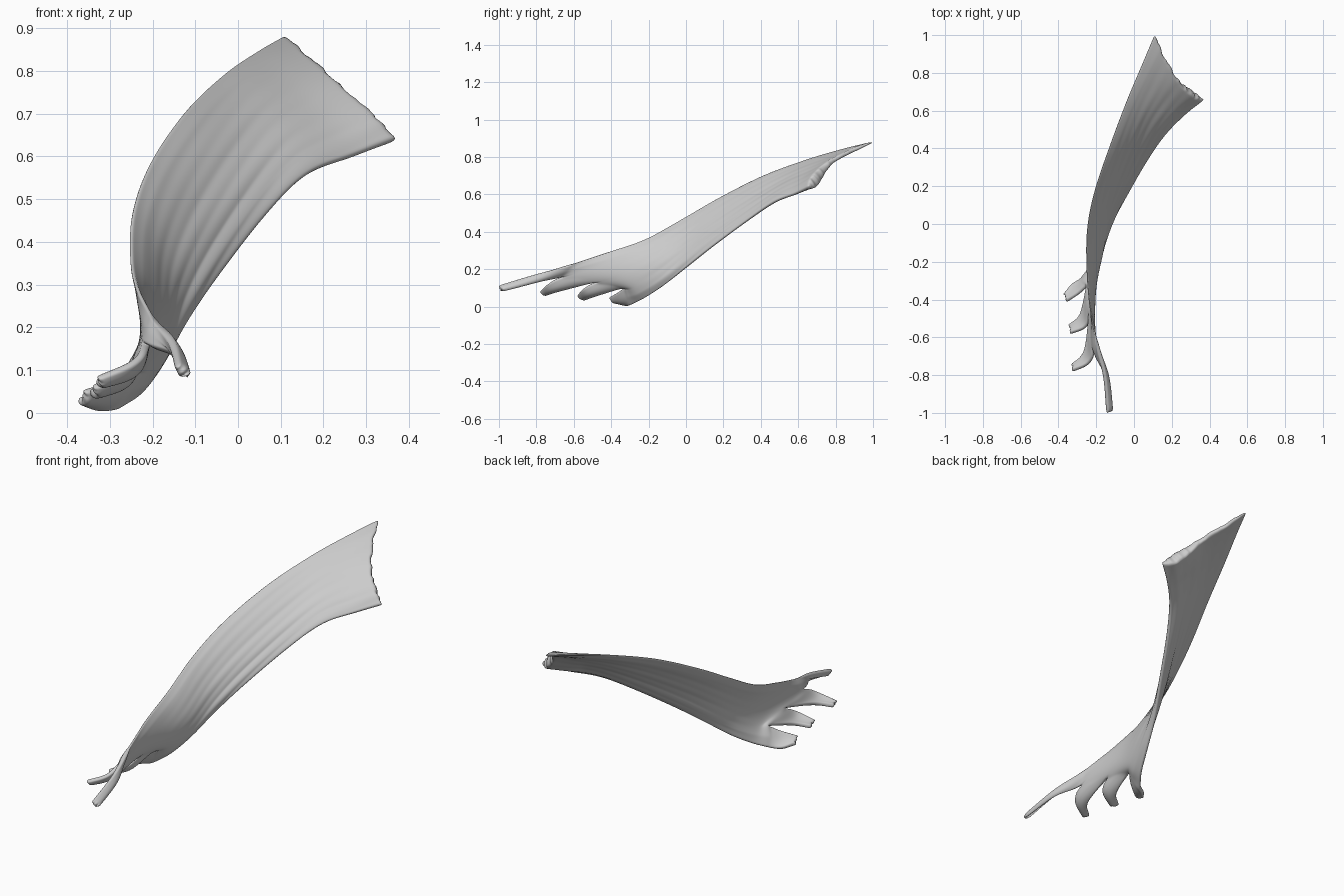
import bpy, bmesh, math, random
from mathutils import Vector as V

if "Cube" in bpy.data.objects:
    bpy.data.objects.remove(bpy.data.objects["Cube"])

random.seed(4)
PER = 10            # columns in each of the four strips
COLS = 4 * PER
SUB = 6             # rows between two stations

# stations: upper edge, lower edge, bulge of the middle
stations = [
    ((0.108, 1.0, 0.880), (0.373, 0.66, 0.643), (-0.005, -0.065, 0.005)),
    ((0.045, 0.85, 0.844), (0.27, 0.58, 0.602), (0, -0.035, 0.006)),
    ((-0.035, 0.66, 0.789), (0.16, 0.47, 0.557), (0.005, -0.01, 0.006)),
    ((-0.125, 0.42, 0.702), (0.06, 0.33, 0.460), (0.011, 0, 0.001)),
    ((-0.206, 0.18, 0.582), (-0.05, 0.14, 0.319), (0.016, 0, 0)),
    ((-0.246, -0.02, 0.467), (-0.125, 0.0, 0.208), (0.02, 0, 0)),
    ((-0.250, -0.22, 0.358), (-0.18, -0.12, 0.113), (0.03, 0, 0)),
    ((-0.235, -0.42, 0.290), (-0.23, -0.22, 0.048), (0.022, 0, 0)),
]
# line through the notches where the fingers begin
roots = [(-0.202, -0.60, 0.230), (-0.215, -0.65, 0.163), (-0.232, -0.47, 0.135),
         (-0.245, -0.32, 0.105), (-0.28, -0.29, 0.012)]
# each finger: upper and lower side at the middle, then at the tip
fingers = [
    [((-0.158, -0.80, 0.172), (-0.152, -0.80, 0.135)),
     ((-0.142, -1.0, 0.110), (-0.122, -0.99, 0.085))],
    [((-0.240, -0.735, 0.122), (-0.265, -0.67, 0.090)),
     ((-0.33, -0.778, 0.082), (-0.335, -0.745, 0.072))],
    [((-0.258, -0.545, 0.098), (-0.286, -0.475, 0.064)),
     ((-0.34, -0.58, 0.060), (-0.35, -0.535, 0.046))],
    [((-0.293, -0.365, 0.075), (-0.33, -0.32, 0.010)),
     ((-0.362, -0.41, 0.050), (-0.374, -0.37, 0.030))],
]


def catmull(a, b, c, d, t):
    return 0.5 * (2 * b + (c - a) * t + (2 * a - 5 * b + 4 * c - d) * t * t
                  + (3 * b - a - 3 * c + d) * t ** 3)


def resample(rows, first=0):
    """Smoothly fill in rows between the given ones, from row 'first' on."""
    out = []
    n = len(rows)
    for i in range(first, n - 1):
        for s in range(SUB):
            t = s / SUB
            row = []
            for j in range(len(rows[0])):
                b, c = rows[i][j], rows[i + 1][j]
                a = rows[i - 1][j] if i else 2 * b - c
                d = rows[i + 2][j] if i + 2 < n else 2 * c - b
                row.append(catmull(a, b, c, d, t))
            out.append(row)
    return out + [rows[-1]]


def corner(v, u):
    """Thickened lower corner of the wide end."""
    return max(0, 1 - 6 * u) * math.sin(math.pi * min(1, max(0, (v - 0.4) / 0.6)) ** 1.5)


# body control rows
rows = []
for up, low, bulge in stations:
    up, low, bulge = V(up), V(low), V(bulge)
    rows.append([up.lerp(low, j / COLS) + bulge * math.sin(math.pi * j / COLS)
                 for j in range(COLS + 1)])
rp = [V(p) for p in roots]
rows.append([rp[min(j // PER, 3)].lerp(rp[min(j // PER, 3) + 1],
             j / PER - min(j // PER, 3)) for j in range(COLS + 1)])
body = resample(rows)

# fibre ridges along the sheet and a ragged wide end
N = len(body)
for i, row in enumerate(body):
    u = i / (N - 1)
    fade = math.sin(math.pi * min(1, 0.15 + u)) if u < 0.85 else 0
    for j in range(1, COLS):
        v = j / COLS
        ridge = math.sin(19 * v + 5 * u) + 0.7 * math.sin(43 * v - 9 * u + 1)
        row[j] += V((0.9, -0.3, 0.3)) * ridge * 0.002 * fade * (0.2 + v)
        row[j] += V((-0.15, 0.5, -0.86)) * 0.016 * corner(v, u)
for j in range(1, COLS):
    body[0][j] = body[0][j].lerp(body[1][j], random.uniform(-0.3, 0.35))

bm = bmesh.new()
weights = bm.verts.layers.deform.verify()


def thick(v, u):
    edge = min(1, 0.4 + 5 * min(v, 1 - v))
    return min(1, edge * (0.22 + 0.18 * v) + 0.4 * corner(v, u))


def new_vert(p, w):
    vert = bm.verts.new(p)
    vert[weights][0] = w
    return vert


def skin(grid):
    for r, s in zip(grid, grid[1:]):
        for j in range(len(r) - 1):
            bm.faces.new((r[j], s[j], s[j + 1], r[j + 1]))


# broad sheet
sheet = [[new_vert(p, thick(j / COLS, i / (N - 1))) for j, p in enumerate(row)]
         for i, row in enumerate(body)]
skin(sheet)

# four fingers continuing the sheet
for k, finger in enumerate(fingers):
    a = k * PER
    ctrl = [rows[-2][a:a + PER + 1], rows[-1][a:a + PER + 1]]
    for up, low in finger:
        ctrl.append([V(up).lerp(V(low), j / PER) +
                     V((0.008, 0, -0.008)) * math.sin(math.pi * j / PER)
                     for j in range(PER + 1)])
    pts = resample(ctrl, 1)[1:]
    pts[-1] = [p + (p - q) * random.uniform(-0.3, 0.3)
               for p, q in zip(pts[-1], pts[-2])]
    grid = [sheet[-1][a:a + PER + 1]]
    for row in pts:
        grid.append([new_vert(p, 0.2 + 0.14 * math.sin(math.pi * j / PER))
                     for j, p in enumerate(row)])
    skin(grid)

bmesh.ops.recalc_face_normals(bm, faces=bm.faces)
mesh = bpy.data.meshes.new("muscle_sheet")
bm.to_mesh(mesh)
bm.free()
obj = bpy.data.objects.new("muscle_sheet", mesh)
bpy.context.collection.objects.link(obj)
obj.vertex_groups.new(name="thickness")

# give the sheet body and soften it
sol = obj.modifiers.new("thickness", 'SOLIDIFY')
sol.thickness = 0.085
sol.offset = 0
sol.vertex_group = "thickness"
sub = obj.modifiers.new("soften", 'SUBSURF')
sub.levels = sub.render_levels = 1
for p in mesh.polygons:
    p.use_smooth = True
